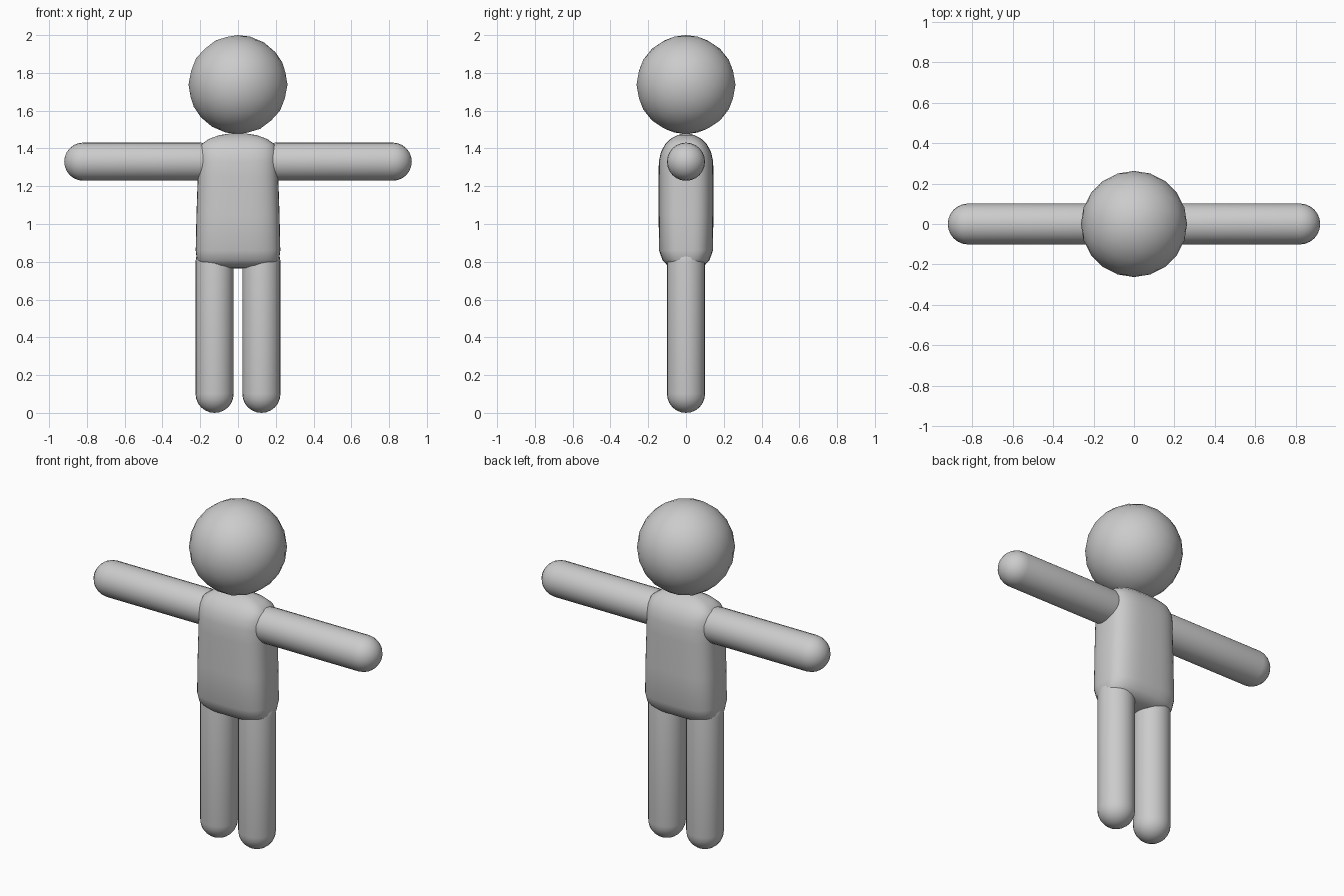
import bpy, bmesh
from math import sin, cos, pi, copysign
from mathutils import Matrix, Vector

cube = bpy.data.objects.get("Cube")
if cube:
    bpy.data.objects.remove(cube, do_unlink=True)

GREY = (0.6, 0.6, 0.6, 1)
grey = bpy.data.materials.new("plain_grey")
grey.use_nodes = True
grey.diffuse_color = GREY
grey.node_tree.nodes["Principled BSDF"].inputs["Base Color"].default_value = GREY


def finish(name, bm):
    """Turn a bmesh into a smooth shaded grey object."""
    bmesh.ops.remove_doubles(bm, verts=bm.verts, dist=1e-5)
    bmesh.ops.recalc_face_normals(bm, faces=bm.faces)
    for f in bm.faces:
        f.smooth = True
    mesh = bpy.data.meshes.new(name)
    bm.to_mesh(mesh)
    bm.free()
    mesh.materials.append(grey)
    obj = bpy.data.objects.new(name, mesh)
    bpy.context.collection.objects.link(obj)
    return obj


def loft(name, rings, sides=24, power=2.0, matrix=Matrix()):
    """Skin a stack of (z, half width, half depth) superellipses."""
    bm = bmesh.new()
    loops = []
    for z, hx, hy in rings:
        loop = []
        for i in range(sides):
            a = 2 * pi * i / sides
            x = copysign(abs(cos(a)) ** (2 / power), cos(a)) * hx
            y = copysign(abs(sin(a)) ** (2 / power), sin(a)) * hy
            loop.append(bm.verts.new(matrix @ Vector((x, y, z))))
        loops.append(loop)
    for low, high in zip(loops, loops[1:]):
        for i in range(sides):
            j = (i + 1) % sides
            bm.faces.new((low[i], low[j], high[j], high[i]))
    return finish(name, bm)


def capsule(name, length, radius, matrix, steps=6):
    """Round-ended cylinder running up from the origin along z."""
    arc = [pi / 2 * i / steps for i in range(steps + 1)]
    rings = [(radius - radius * cos(a), radius * sin(a)) for a in arc]
    rings += [(length - z, r) for z, r in reversed(rings)]
    return loft(name, [(z, r, r) for z, r in rings], matrix=matrix)


# Head: faceted ball with smooth shading
bm = bmesh.new()
bmesh.ops.create_icosphere(bm, subdivisions=3, radius=0.262,
                           matrix=Matrix.Translation((0, 0, 1.738)))
finish("head", bm)

# Torso: rounded box with domed shoulders and a tucked underside
loft("torso", [
    (0.765, 0, 0), (0.768, 0.15, 0.06), (0.782, 0.2, 0.1),
    (0.81, 0.218, 0.125), (0.86, 0.224, 0.143), (1.05, 0.22, 0.145),
    (1.25, 0.213, 0.145), (1.33, 0.212, 0.144), (1.38, 0.21, 0.133),
    (1.42, 0.197, 0.112), (1.45, 0.155, 0.083), (1.47, 0.1, 0.045),
    (1.478, 0.05, 0.02), (1.48, 0, 0)], sides=40, power=3.0)

# Arms and legs, one of each per side
for side, sign in (("left", 1), ("right", -1)):
    arm_turn = Matrix.Rotation(sign * pi / 2, 4, "Y")
    capsule(side + "_arm", 0.82, 0.101,
            Matrix.Translation((sign * 0.1, 0, 1.33)) @ arm_turn)
    capsule(side + "_leg", 0.9, 0.101, Matrix.Translation((sign * 0.124, 0, 0)))
